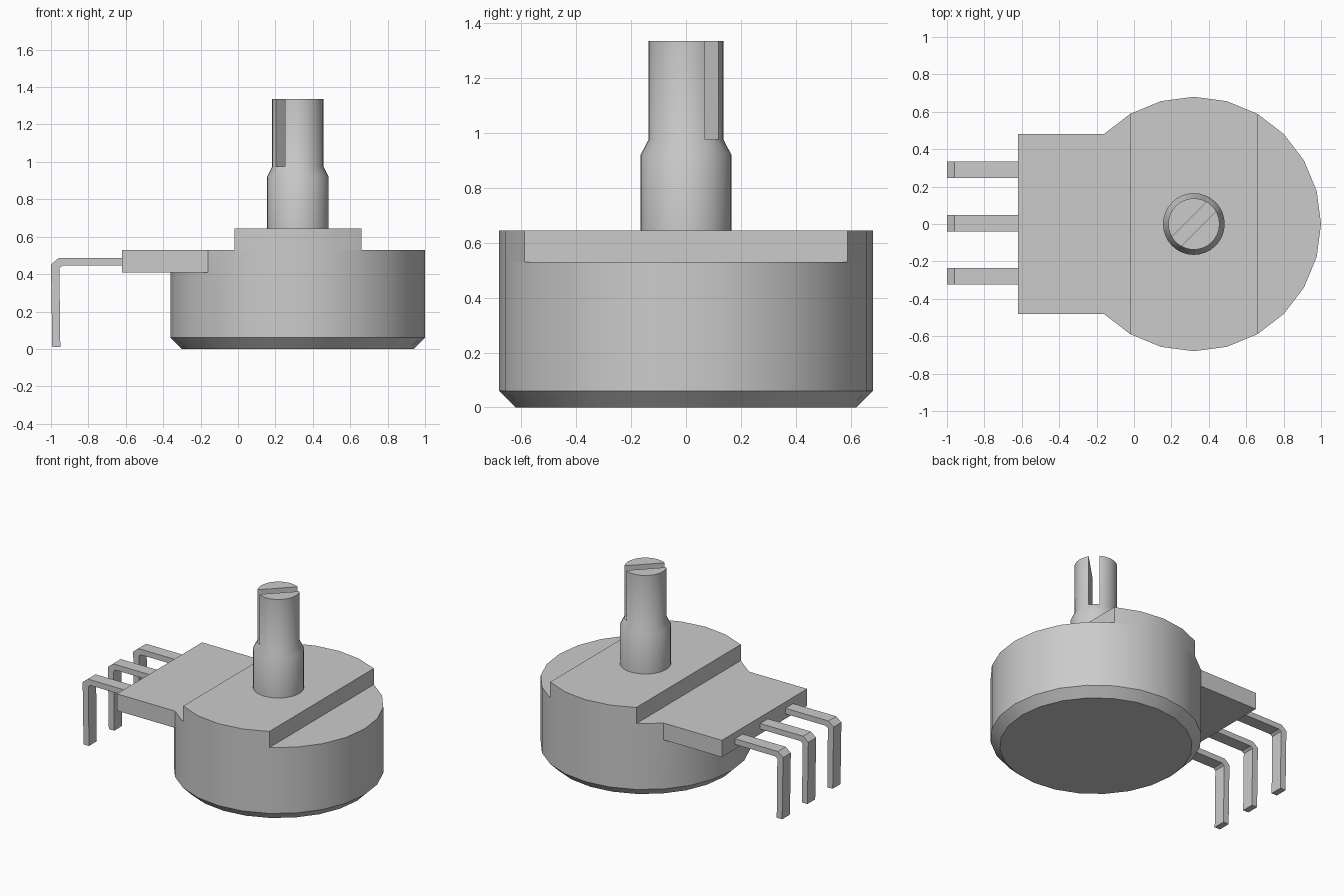
import bpy, bmesh
from math import sin, cos, radians, pi
from mathutils import Matrix

if "Cube" in bpy.data.objects:
    bpy.data.objects.remove(bpy.data.objects["Cube"])

CX = 0.32  # axis of the round housing and shaft


def finish(name, bm, smooth=35):
    bmesh.ops.recalc_face_normals(bm, faces=bm.faces[:])
    me = bpy.data.meshes.new(name)
    bm.to_mesh(me)
    bm.free()
    ob = bpy.data.objects.new(name, me)
    bpy.context.collection.objects.link(ob)
    if smooth:
        shade(me, smooth)
    return ob


def shade(me, angle):
    me.shade_smooth()
    me.set_sharp_from_angle(angle=radians(angle))


def lathe(bm, profile, sides):
    """Closed stack of rings from (radius, z) pairs; returns rings and top cap."""
    rings = [[bm.verts.new((CX + r * cos(2 * pi * i / sides), r * sin(2 * pi * i / sides), z))
              for i in range(sides)] for r, z in profile]
    for a, b in zip(rings, rings[1:]):
        for i in range(sides):
            j = (i + 1) % sides
            bm.faces.new((a[i], a[j], b[j], b[i]))
    bm.faces.new(rings[0][::-1])
    return rings, bm.faces.new(rings[-1])


def extrude(bm, faces):
    geom = bmesh.ops.extrude_face_region(bm, geom=faces)["geom"]
    return [g for g in geom if isinstance(g, bmesh.types.BMVert)]


# Housing: chamfered drum, raised centre band and terminal tab in one mesh
bm = bmesh.new()
rings, top = lathe(bm, [(0.62, 0), (0.68, 0.06), (0.68, 0.41), (0.68, 0.53)], 24)
rim = rings[-1]
for i, j in ((4, 20), (8, 16)):
    bmesh.ops.connect_verts(bm, verts=[rim[i], rim[j]])
band = [f for f in bm.faces if all(v in f.verts for v in (rim[4], rim[8], rim[16], rim[20]))]
tab = [f for f in bm.faces if abs(f.calc_center_median().z - 0.47) < 0.01
       and f.calc_center_median().x < -0.17]
for v in extrude(bm, tab):
    v.co.x = -0.62
for v in extrude(bm, band):
    v.co.z = 0.645
bmesh.ops.recalc_face_normals(bm, faces=bm.faces[:])
bmesh.ops.dissolve_limit(bm, angle_limit=radians(0.5), verts=bm.verts[:], edges=bm.edges[:])
finish("housing", bm)

# Shaft with a diagonal screwdriver slot
bm = bmesh.new()
lathe(bm, [(0.165, 0.645), (0.165, 0.92), (0.137, 0.975), (0.137, 1.335)], 32)
shaft = finish("shaft", bm)
bm = bmesh.new()
bmesh.ops.create_cube(bm, size=1, matrix=Matrix.Translation((CX, 0, 1.225))
                      @ Matrix.Rotation(pi / 4, 4, 'Z') @ Matrix.Diagonal((0.6, 0.07, 0.5, 1)))
cutter = finish("slot_cutter", bm, 0)
cutter.hide_render = True
mod = shaft.modifiers.new("slot", 'BOOLEAN')
mod.operation, mod.solver, mod.object = 'DIFFERENCE', 'EXACT', cutter
cut = bpy.data.meshes.new_from_object(shaft.evaluated_get(bpy.context.evaluated_depsgraph_get()))
shaft.modifiers.clear()
shaft.data = cut
shade(cut, 35)
bpy.data.objects.remove(cutter)

# Three bent terminal pins
profile = [(-0.62, 0.485), (-0.96, 0.485), (-1.0, 0.452), (-0.993, 0.01),
           (-0.95, 0.01), (-0.955, 0.432), (-0.938, 0.445), (-0.62, 0.445)]
for k, y in enumerate((-0.28, 0.005, 0.29)):
    bm = bmesh.new()
    face = bm.faces.new([bm.verts.new((x, y - 0.044, z)) for x, z in profile])
    back = bmesh.ops.extrude_face_region(bm, geom=[face], use_keep_orig=True)["geom"]
    for v in back:
        if isinstance(v, bmesh.types.BMVert):
            v.co.y += 0.088
    finish(f"terminal_pin_{k + 1}", bm, 0)
